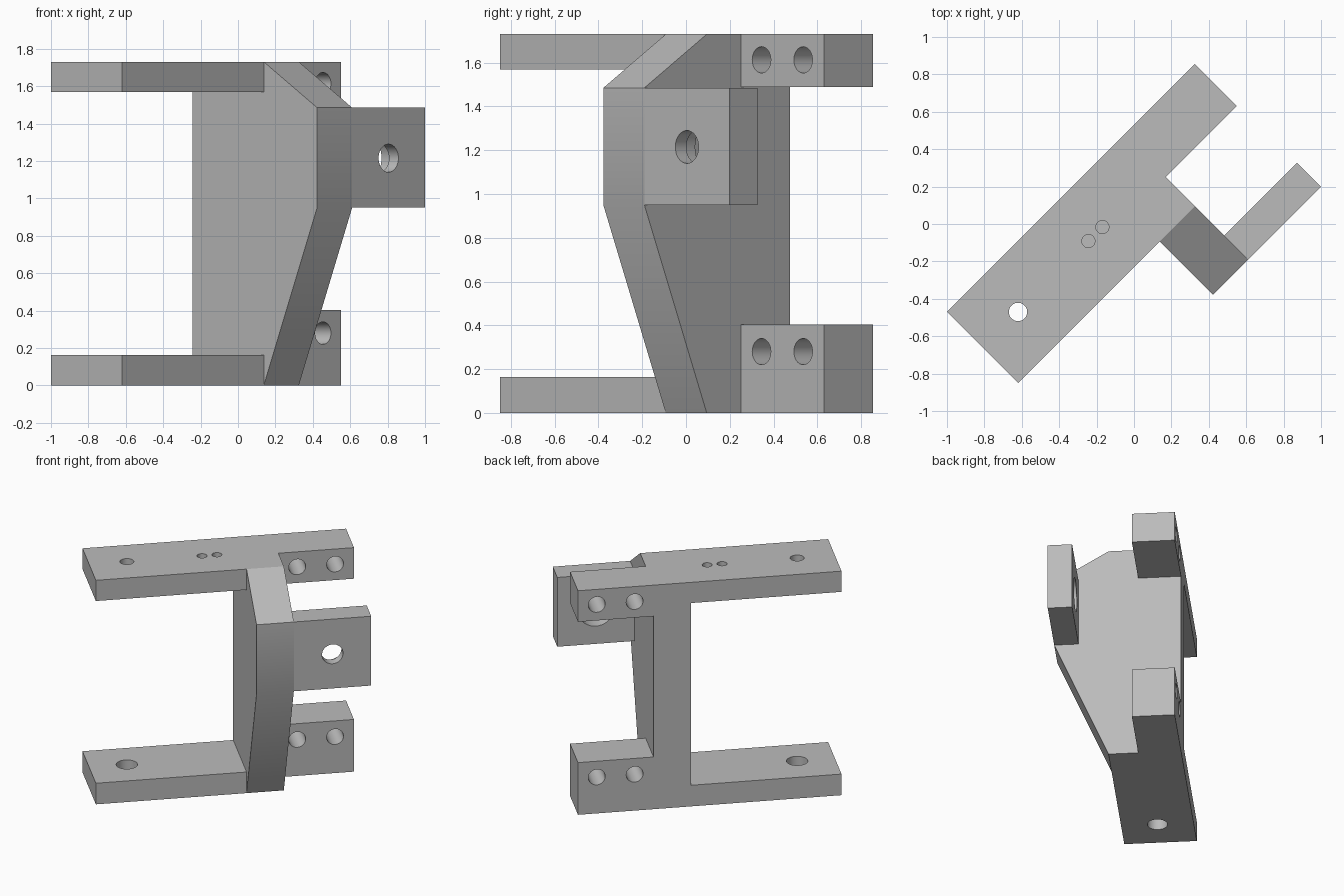
import bpy, bmesh, math
from mathutils import Matrix, Vector

if "Cube" in bpy.data.objects:
    bpy.data.objects.remove(bpy.data.objects["Cube"], do_unlink=True)

grey = bpy.data.materials.new("plain_grey")
grey.use_nodes = True
colour = (0.5, 0.5, 0.5, 1)
grey.diffuse_color = colour
grey.node_tree.nodes["Principled BSDF"].inputs["Base Color"].default_value = colour

# The bracket is modelled along its own axes, then turned 45 degrees
TURN = Matrix.Rotation(math.radians(45), 4, 'Z')
HEIGHT = 1.73
BACK, FRONT = 0.375, -0.163          # depth of arms
WALL_A, WALL_B = 0.032, 0.297        # upright thickness
ARM_END, BLOCK_END = -1.039, 0.834


def make_object(name, bm):
    bmesh.ops.recalc_face_normals(bm, faces=bm.faces)
    mesh = bpy.data.meshes.new(name)
    bm.to_mesh(mesh)
    bm.free()
    mesh.materials.append(grey)
    obj = bpy.data.objects.new(name, mesh)
    obj.matrix_world = TURN
    bpy.context.collection.objects.link(obj)
    return obj


def box(name, x0, x1, y0, y1, z0, z1):
    bm = bmesh.new()
    bmesh.ops.create_cube(bm, size=1)
    centre = Vector((x0 + x1, y0 + y1, z0 + z1)) / 2
    bmesh.ops.scale(bm, vec=(x1 - x0, y1 - y0, z1 - z0), verts=bm.verts)
    bmesh.ops.translate(bm, vec=centre, verts=bm.verts)
    return make_object(name, bm)


def drill(obj, centre, radius, depth, axis):
    """Cut a round hole centred on a point, along 'Y' or 'Z'."""
    bm = bmesh.new()
    spin = Matrix.Rotation(math.pi / 2, 4, 'X') if axis == 'Y' else Matrix()
    bmesh.ops.create_cone(bm, cap_ends=True, segments=40, radius1=radius,
                          radius2=radius, depth=depth,
                          matrix=Matrix.Translation(centre) @ spin)
    cutter = make_object("hole_cutter", bm)
    cutter.hide_render = True
    mod = obj.modifiers.new("hole", 'BOOLEAN')
    mod.operation, mod.solver, mod.object = 'DIFFERENCE', 'EXACT', cutter
    bpy.context.view_layer.update()
    graph = bpy.context.evaluated_depsgraph_get()
    result = bpy.data.meshes.new_from_object(obj.evaluated_get(graph))
    obj.modifiers.clear()
    obj.data = result
    bpy.data.objects.remove(cutter, do_unlink=True)


# Upright wall: side profile pushed out to the wall thickness
profile = [(BACK, 0), (FRONT, 0), (-0.566, 0.95), (-0.566, 1.485),
           (FRONT, HEIGHT), (BACK, HEIGHT)]
bm = bmesh.new()
face = bm.faces.new([bm.verts.new((WALL_A, y, z)) for y, z in profile])
out = bmesh.ops.extrude_face_region(bm, geom=[face])
moved = [v for v in out["geom"] if isinstance(v, bmesh.types.BMVert)]
bmesh.ops.translate(bm, vec=(WALL_B - WALL_A, 0, 0), verts=moved)
parts = [make_object("upright_wall", bm)]

# Long arms
lower_arm = box("lower_arm", ARM_END, WALL_A, FRONT, BACK, 0, 0.163)
upper_arm = box("upper_arm", ARM_END, WALL_A, FRONT, BACK, 1.57, HEIGHT)
drill(lower_arm, (-0.771, 0.106, 0.08), 0.075, 0.5, 'Z')
drill(upper_arm, (-0.771, 0.106, 1.65), 0.049, 0.5, 'Z')
for x in (-0.237, -0.131):
    drill(upper_arm, (x, 0.108, 1.65), 0.035, 0.5, 'Z')
parts += [lower_arm, upper_arm]

# Mounting blocks, each with two cross holes
for name, z0, z1, hole_z in (("lower_block", 0, 0.403, 0.28),
                             ("upper_block", 1.49, HEIGHT, 1.613)):
    block = box(name, WALL_B, BLOCK_END, 0.057, BACK, z0, z1)
    for x in (0.431, 0.7):
        drill(block, (x, 0.2, hole_z), 0.06, 1, 'Y')
    parts.append(block)

# Side tab with a through hole, widened from behind
tab = box("side_tab", WALL_B, 0.847, -0.566, -0.385, 0.95, 1.485)
drill(tab, (0.572, -0.5, 1.215), 0.075, 0.6, 'Y')
drill(tab, (0.572, -0.395, 1.215), 0.128, 0.2, 'Y')
parts.append(tab)

# Round holes smooth, corners crisp
bpy.ops.object.select_all(action='DESELECT')
for part in parts:
    part.select_set(True)
bpy.context.view_layer.objects.active = parts[0]
bpy.ops.object.shade_smooth_by_angle(angle=math.radians(30))
